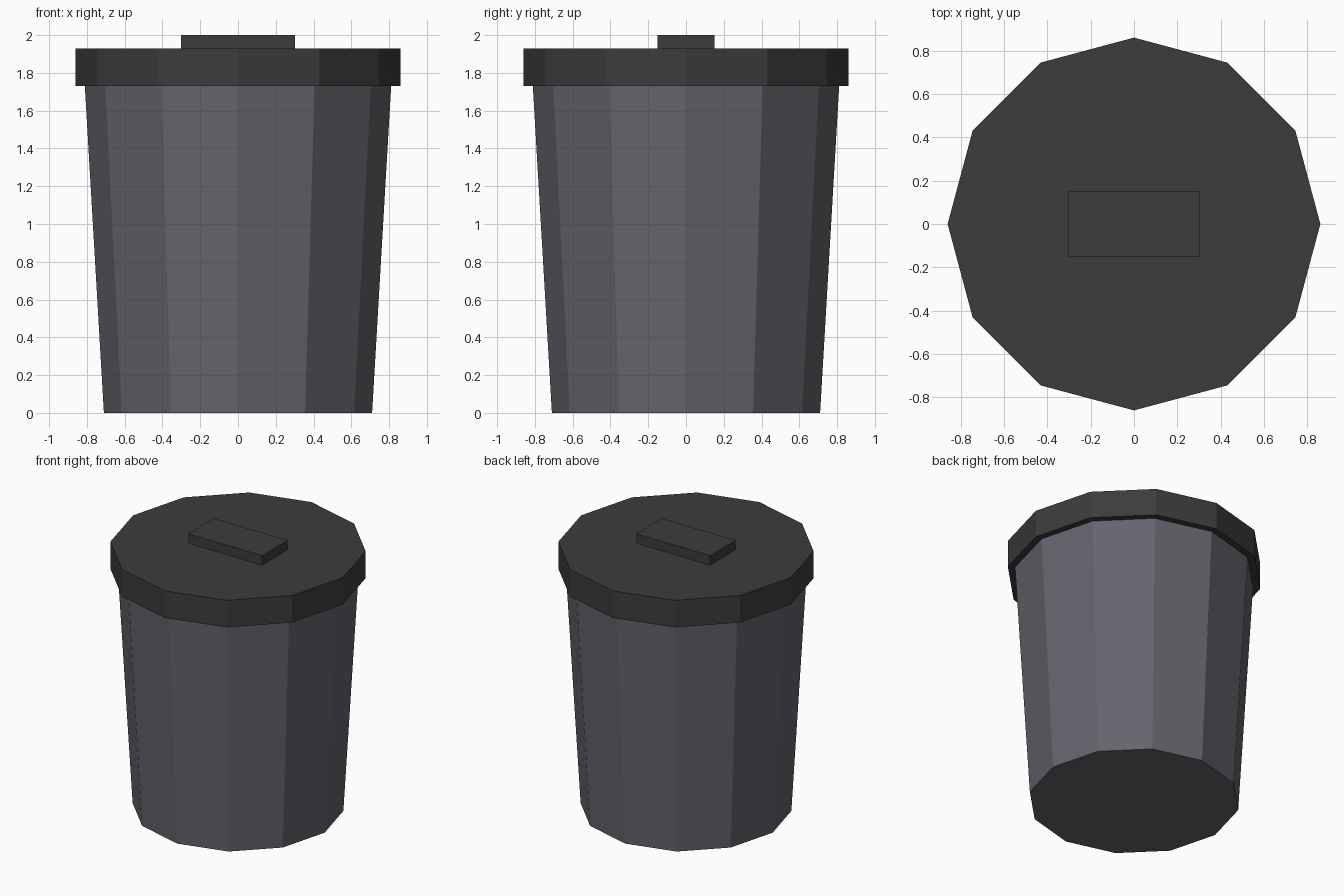
import bpy

cube = bpy.data.objects.get("Cube")
if cube:
    bpy.data.objects.remove(cube, do_unlink=True)

SIDES = 12


def make_material(name, color):
    mat = bpy.data.materials.new(name)
    mat.use_nodes = True
    mat.diffuse_color = color
    mat.node_tree.nodes["Principled BSDF"].inputs["Base Color"].default_value = color
    return mat


def finish(name, mat):
    obj = bpy.context.object
    obj.name = obj.data.name = name
    obj.data.materials.append(mat)
    return obj


def drum(name, r_bottom, r_top, z_bottom, z_top, mat):
    """Flat-sided round part standing between two heights."""
    bpy.ops.mesh.primitive_cone_add(
        vertices=SIDES, radius1=r_bottom, radius2=r_top,
        depth=z_top - z_bottom, location=(0, 0, (z_bottom + z_top) / 2))
    return finish(name, mat)


body_grey = make_material("body grey", (0.130, 0.128, 0.153, 1))
lid_grey = make_material("dark lid grey", (0.045, 0.045, 0.045, 1))

# Tapered bin body, reaching up inside the lid
drum("bin_body", 0.71, 0.815, 0, 1.8, body_grey)

# Overhanging lid
drum("lid", 0.86, 0.86, 1.73, 1.93, lid_grey)

# Flat rectangular handle, slightly sunk into the lid
bpy.ops.mesh.primitive_cube_add(size=1, location=(0, 0, 1.95))
handle = finish("lid_handle", lid_grey)
handle.scale = (0.605, 0.30, 0.10)
